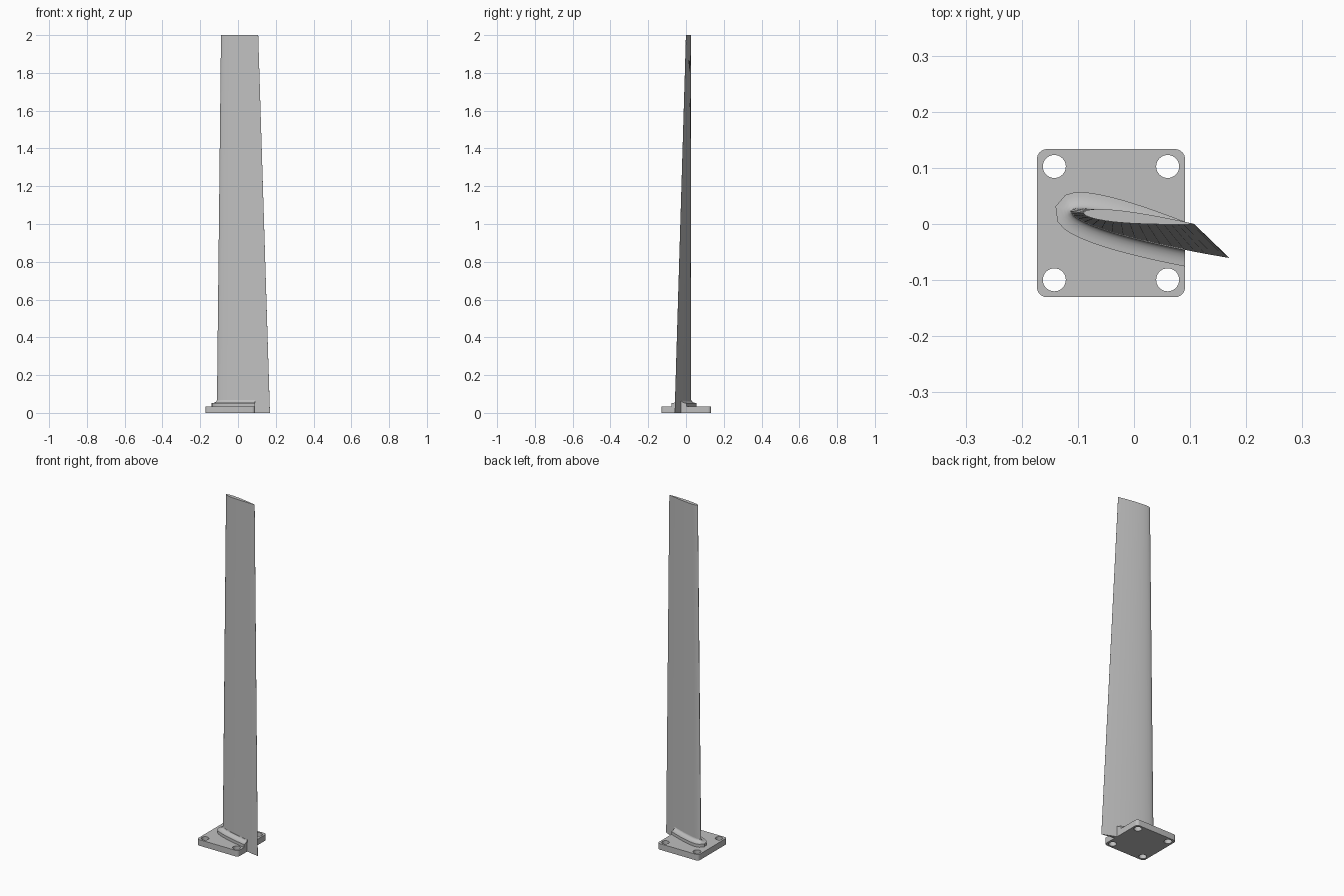
import bpy, bmesh, math
from mathutils import Vector

cube = bpy.data.objects.get("Cube")
if cube:
    bpy.data.objects.remove(cube, do_unlink=True)

grey = bpy.data.materials.new("light_grey")
grey.use_nodes = True
colour = (0.52, 0.52, 0.52, 1)
grey.diffuse_color = colour
grey.node_tree.nodes["Principled BSDF"].inputs["Base Color"].default_value = colour

PLATE_C = Vector((-0.041, 0.0015))
PLATE_HALF = 0.132
PLATE_TOP = 0.035


def finish(ob, angle):
    ob.data.materials.clear()
    ob.data.materials.append(grey)
    bpy.ops.object.select_all(action='DESELECT')
    ob.select_set(True)
    bpy.context.view_layer.objects.active = ob
    bpy.ops.object.shade_smooth_by_angle(angle=math.radians(angle))


def mesh_object(name, bm, angle=35):
    bmesh.ops.recalc_face_normals(bm, faces=bm.faces)
    me = bpy.data.meshes.new(name)
    bm.to_mesh(me)
    bm.free()
    ob = bpy.data.objects.new(name, me)
    bpy.context.collection.objects.link(ob)
    finish(ob, angle)


def airfoil(lead, trail, thick=0.108, steps=20):
    """Symmetric wing section, upper trailing edge round the nose to the lower."""
    lead, trail = Vector(lead), Vector(trail)
    chord = trail - lead
    normal = Vector((-chord.y, chord.x))
    pts = []
    for i in range(-steps, steps + 1):
        t = (1 - math.cos(math.pi * i / steps)) / 2
        half = 5 * thick * (0.2969 * math.sqrt(t) - 0.126 * t - 0.3516 * t**2
                            + 0.2843 * t**3 - 0.1015 * t**4)
        pts.append(lead + chord * t + normal * half * (1 if i < 0 else -1))
    return pts


def offset(pts, d):
    """Move each section point outward along its normal."""
    out = []
    for i, p in enumerate(pts):
        tan = (pts[min(i + 1, len(pts) - 1)] - pts[max(i - 1, 0)]).normalized()
        out.append(p + Vector((tan.y, -tan.x)) * -d)
    return out


def loft(layers):
    """Closed solid through (outline, z) layers."""
    bm = bmesh.new()
    rings = [[bm.verts.new((p.x, p.y, z)) for p in pts] for pts, z in layers]
    n = len(rings[0])
    for a, b in zip(rings, rings[1:]):
        for i in range(n):
            j = (i + 1) % n
            bm.faces.new((a[i], a[j], b[j], b[i]))
    bm.faces.new(rings[0])
    bm.faces.new(rings[-1])
    return bm


# Tapered blade
root = airfoil((-0.112, 0.023), (0.169, -0.06))
tip = airfoil((-0.09, 0.02), (0.107, 0.0))
mesh_object("blade", loft([(root, 0), (tip, 2)]))

# Collar: straight rim, then a hollow fillet up to the blade
# The outline travels anticlockwise, so a negative sign gives the outside
WIDTH, RIM, RISE = 0.029, 0.052, 0.016
layers = [(offset(root, -WIDTH), PLATE_TOP - 0.005), (offset(root, -WIDTH), RIM)]
for k in range(1, 7):
    a = math.pi / 2 * k / 6
    layers.append((offset(root, -WIDTH * (1 - math.sin(a)) - 0.0002),
                   RIM + RISE * (1 - math.cos(a))))
bm = loft(layers)
edge_x = PLATE_C.x + PLATE_HALF
cut = bmesh.ops.bisect_plane(bm, geom=bm.verts[:] + bm.edges[:] + bm.faces[:],
                             plane_co=(edge_x, 0, 0), plane_no=(1, 0, 0),
                             clear_outer=True)
bmesh.ops.holes_fill(bm, edges=[e for e in bm.edges if e.is_boundary])
mesh_object("blade_collar", bm)

# Rounded mounting plate with four bolt holes
curve = bpy.data.curves.new("mounting_plate", 'CURVE')
curve.dimensions = '2D'
curve.fill_mode = 'BOTH'
curve.extrude = PLATE_TOP / 2


def add_loop(pts):
    sp = curve.splines.new('POLY')
    sp.points.add(len(pts) - 1)
    for q, p in zip(sp.points, pts):
        q.co = (p.x, p.y, 0, 1)
    sp.use_cyclic_u = True


def arc(centre, r, start, sweep, n):
    return [centre + Vector((math.cos(start + sweep * i / n),
                             math.sin(start + sweep * i / n))) * r for i in range(n + 1)]


CORNER, HOLE, BOLT = 0.018, 0.0205, 0.101
outline = []
for k, (sx, sy) in enumerate([(1, 1), (-1, 1), (-1, -1), (1, -1)]):
    side = Vector((sx, sy))
    outline += arc(PLATE_C + side * (PLATE_HALF - CORNER), CORNER,
                   k * math.pi / 2, math.pi / 2, 8)
    add_loop(arc(PLATE_C + side * BOLT, HOLE, 0, math.tau, 32)[:-1])
add_loop(outline)

plate = bpy.data.objects.new("mounting_plate", curve)
plate.location.z = PLATE_TOP / 2
bpy.context.collection.objects.link(plate)
bpy.ops.object.select_all(action='DESELECT')
plate.select_set(True)
bpy.context.view_layer.objects.active = plate
bpy.ops.object.convert(target='MESH')
plate = bpy.context.view_layer.objects.active
bm = bmesh.new()
bm.from_mesh(plate.data)
bmesh.ops.remove_doubles(bm, verts=bm.verts, dist=0.00001)
bmesh.ops.recalc_face_normals(bm, faces=bm.faces)
bm.to_mesh(plate.data)
bm.free()
finish(plate, 35)
